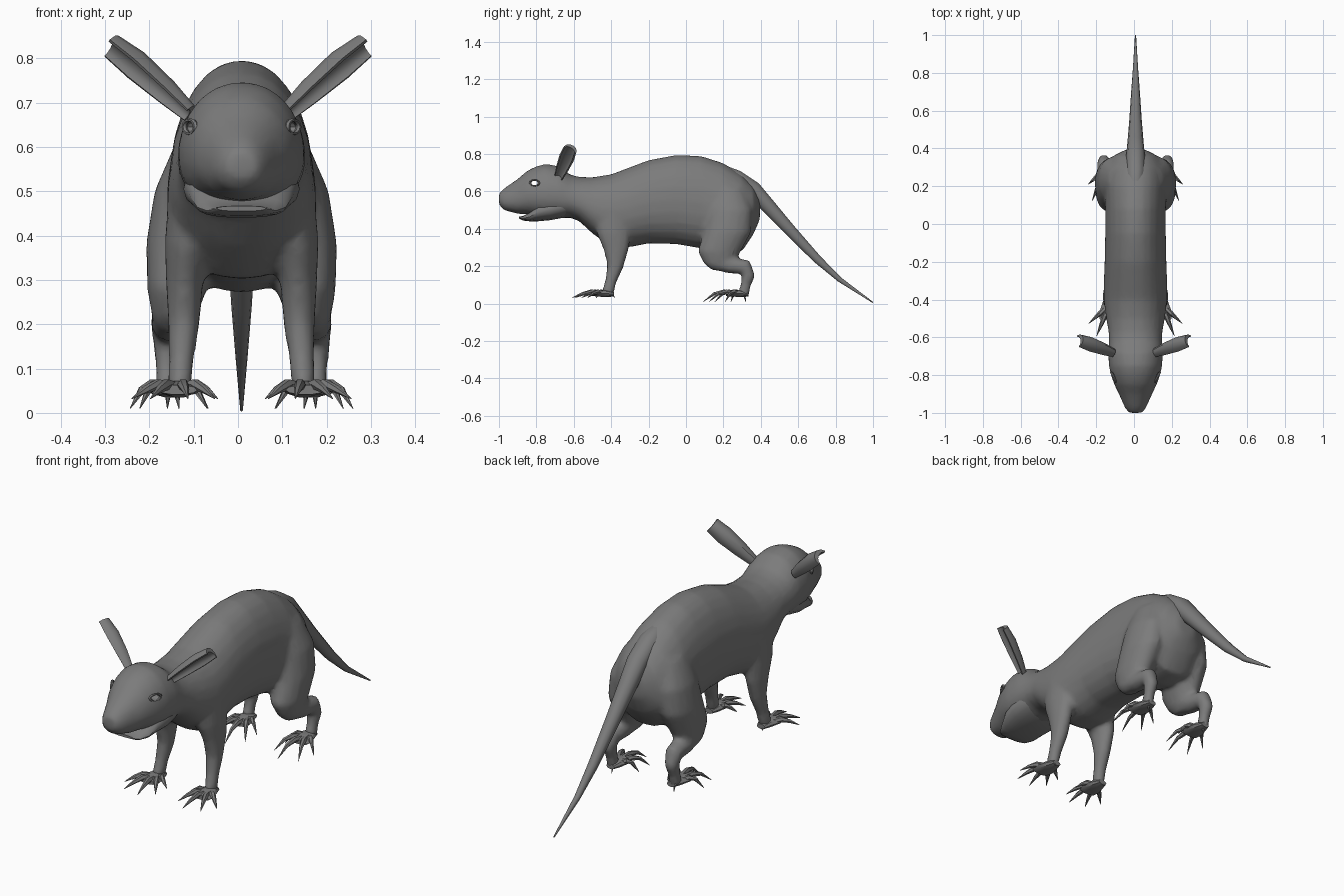
import bpy, bmesh, math
from mathutils import Vector

if "Cube" in bpy.data.objects:
    bpy.data.objects.remove(bpy.data.objects["Cube"])

fur = bpy.data.materials.new("grey_fur")
fur.diffuse_color = (0.2, 0.2, 0.2, 1)
fur.use_nodes = True
fur.node_tree.nodes["Principled BSDF"].inputs["Base Color"].default_value = fur.diffuse_color
MID = .008  # the trunk sits slightly off centre


def tube(bm, pts, axis=None, n=16, power=2.0, pear=0.0):
    """Loft rings (x, y, z, half width, half depth) along a path, with closed ends."""
    rings = []
    for i, (x, y, z, ra, rb) in enumerate(pts):
        a, b = pts[max(i - 1, 0)], pts[min(i + 1, len(pts) - 1)]
        t = Vector(axis) if axis else (Vector(b[:3]) - Vector(a[:3])).normalized()
        side = Vector((1, 0, 0))
        side = (side - t * side.dot(t)).normalized()
        up = side.cross(t)
        ring = []
        for k in range(n):
            c, s = math.cos(math.tau * k / n), math.sin(math.tau * k / n)
            c = math.copysign(abs(c) ** (2 / power), c)
            s = math.copysign(abs(s) ** (2 / power), s)
            w = ra * c * (1 - pear * s)
            ring.append(bm.verts.new(Vector((x, y, z)) + side * w + up * rb * s))
        rings.append(ring)
    skin(bm, rings)


def skin(bm, rings):
    n = len(rings[0])
    for r0, r1 in zip(rings, rings[1:]):
        for k in range(n):
            bm.faces.new((r0[k], r0[(k + 1) % n], r1[(k + 1) % n], r1[k]))
    bm.faces.new(rings[0][::-1])
    bm.faces.new(rings[-1])


def make(name, bm, shift=MID):
    bmesh.ops.recalc_face_normals(bm, faces=bm.faces)
    bmesh.ops.translate(bm, verts=bm.verts, vec=(shift, 0, 0))
    me = bpy.data.meshes.new(name)
    bm.to_mesh(me)
    bm.free()
    ob = bpy.data.objects.new(name, me)
    bpy.context.collection.objects.link(ob)
    me.materials.append(fur)
    return ob


def select(ob):
    bpy.ops.object.select_all(action='DESELECT')
    ob.select_set(True)
    bpy.context.view_layer.objects.active = ob


def smooth(ob, angle=40):
    select(ob)
    bpy.ops.object.shade_smooth_by_angle(angle=math.radians(angle))


# Trunk and head: y, bottom, top, half width
bm = bmesh.new()
trunk = [(-1.0, .53, .59, .036), (-.975, .50, .615, .055), (-.9, .48, .667, .088),
         (-.85, .478, .71, .112), (-.8, .465, .735, .13), (-.75, .455, .748, .141),
         (-.68, .455, .735, .144), (-.62, .46, .69, .14), (-.57, .44, .678, .142),
         (-.5, .375, .676, .155), (-.4, .302, .692, .168), (-.3, .302, .73, .167),
         (-.2, .322, .768, .163), (-.05, .318, .796, .16), (.08, .295, .79, .16),
         (.2, .27, .752, .164), (.3, .28, .69, .158), (.36, .37, .63, .118),
         (.395, .45, .56, .05)]
tube(bm, [(0, y, (b + t) / 2, w, (t - b) / 2) for y, b, t, w in trunk],
     axis=(0, -1, 0), n=24, power=2.15, pear=-.1)
# The loft runs head to tail, so its up direction is set by the axis above
for v in bm.verts:
    v.co.z = v.co.z

# Limbs merged into the trunk
front_limb = [(.105, -.39, .5, .06, .11), (.122, -.385, .38, .052, .092),
              (.129, -.373, .29, .042, .068), (.13, -.378, .2, .036, .044),
              (.136, -.402, .12, .029, .031), (.14, -.42, .05, .027, .033)]
thigh = [(.09, .22, .62, .055, .09), (.122, .235, .5, .075, .12),
         (.136, .22, .38, .08, .128), (.145, .178, .28, .068, .116),
         (.152, .178, .215, .05, .083), (.155, .185, .18, .03, .05)]
shin = [(.155, .14, .23, .045, .045), (.16, .24, .205, .045, .045),
        (.165, .32, .195, .04, .042), (.168, .335, .15, .032, .036),
        (.168, .318, .095, .026, .028), (.168, .305, .045, .028, .032)]
for s in (1, -1):
    for limb in (front_limb, thigh, shin):
        tube(bm, [(s * p[0],) + p[1:] for p in limb], axis=(0, 0, -1) if limb is thigh else None)
body = make("body", bm)
m = body.modifiers.new("blend", 'REMESH')
m.mode, m.voxel_size = 'VOXEL', .012
m = body.modifiers.new("soften", 'SMOOTH')
m.factor, m.iterations = .5, 7
m = body.modifiers.new("reduce", 'DECIMATE')
m.ratio = .3

# Eye sockets cut through the head
bm = bmesh.new()
skin(bm, [[bm.verts.new((x, -.81 + .025 * math.cos(math.tau * k / 12),
                         .645 + .013 * math.sin(math.tau * k / 12))) for k in range(12)]
          for x in (-.3, .3)])
cutter = make("eye_cutter", bm)
cutter.hide_render = True
m = body.modifiers.new("sockets", 'BOOLEAN')
m.operation, m.object, m.solver = 'DIFFERENCE', cutter, 'EXACT'
select(body)
bpy.ops.object.convert(target='MESH')
bpy.data.objects.remove(cutter)
smooth(body, 50)

# Lower jaw: thin lip in front, deep and sunk into the head behind
bm = bmesh.new()
tube(bm, [(0, -.892, .461, .055, .006), (0, -.872, .456, .078, .012),
          (0, -.835, .464, .1, .024), (0, -.79, .492, .118, .052),
          (0, -.73, .505, .131, .06), (0, -.66, .52, .128, .062),
          (0, -.61, .53, .115, .05)], axis=(0, 1, 0), n=18, power=2.3)
smooth(make("lower_jaw", bm))

# Tail
bm = bmesh.new()
tube(bm, [(0, .16, .725, .02, .016), (0, .2, .712, .04, .03), (0, .27, .675, .05, .042),
          (0, .36, .612, .05, .045), (0, .43, .532, .043, .042), (0, .55, .4, .033, .033),
          (0, .7, .24, .023, .024), (0, .82, .13, .014, .014),
          (0, 1.0, .006, .003, .003)], n=10)
smooth(make("tail", bm))


def foot(name, s, x, y, lengths, tip_z):
    """Flat paw with five arched, tapering claws and a short heel spur."""
    bm = bmesh.new()
    tube(bm, [(s * x, y + .035, .05, .022, .012), (s * x, y, .054, .036, .02),
              (s * (x + .002), y - .05, .054, .051, .017),
              (s * (x + .004), y - .085, .052, .045, .011)], axis=(0, -1, 0), n=10)
    for deg, length in zip((-60, -32, -6, 22, 48, 170), lengths):
        a = math.radians(deg)
        dx, dy = s * math.sin(a), -math.cos(a)
        path = [(.02, .052, .014), (.45, .064, .013), (.7, .053, .009), (1, tip_z, .001)]
        tube(bm, [(s * x + dx * f * length, y - .01 + dy * f * length, z, r, r)
                  for f, z, r in path], n=6)
    smooth(make(name, bm), 30)


def ear(name, s):
    """Cupped blade built from crescent sections."""
    base, tip = Vector((.105, -.675, .682)), Vector((.283, -.612, .833))
    t = (tip - base).normalized()
    u = Vector((0, 1, 0))
    u = (u - t * u.dot(t)).normalized()
    v = u.cross(t)
    v = v if v.z < 0 else -v
    u, v = u * .87 + v * .5, v * .87 - u * .5
    bm = bmesh.new()
    rings = []
    for f, w, d in ((0, .024, .03), (.3, .034, .042), (.7, .042, .048), (1, .037, .038)):
        c = base.lerp(tip, f) + v * .018
        arc = [math.radians(-90 + 30 * k) for k in range(7)]
        pts = [c + u * w * math.sin(a) - v * d * math.cos(a) for a in arc]
        pts += [c + u * w * .8 * math.sin(a) - v * (d * .5 * math.cos(a) - .002)
                for a in reversed(arc)]
        rings.append([bm.verts.new((s * p.x, p.y, p.z)) for p in pts])
    skin(bm, rings)
    smooth(make(name, bm, 0), 35)


for s, label in ((1, "right"), (-1, "left")):
    foot("front_foot_" + label, s, .14, -.42, (.1, .15, .18, .175, .145, .05), .032)
    foot("hind_foot_" + label, s, .162, .30, (.1, .16, .2, .18, .12, .03), .01)
    ear("ear_" + label, s)
    # Eyelid rim
    bpy.ops.mesh.primitive_torus_add(
        major_segments=12, minor_segments=6, major_radius=.027, minor_radius=.007,
        location=(MID + s * .116, -.81, .645), rotation=(0, math.pi / 2, -s * math.radians(28)))
    rim = bpy.context.object
    rim.name = "eyelid_" + label
    rim.scale = (.58, 1, .9)
    rim.data.materials.append(fur)
    smooth(rim)
